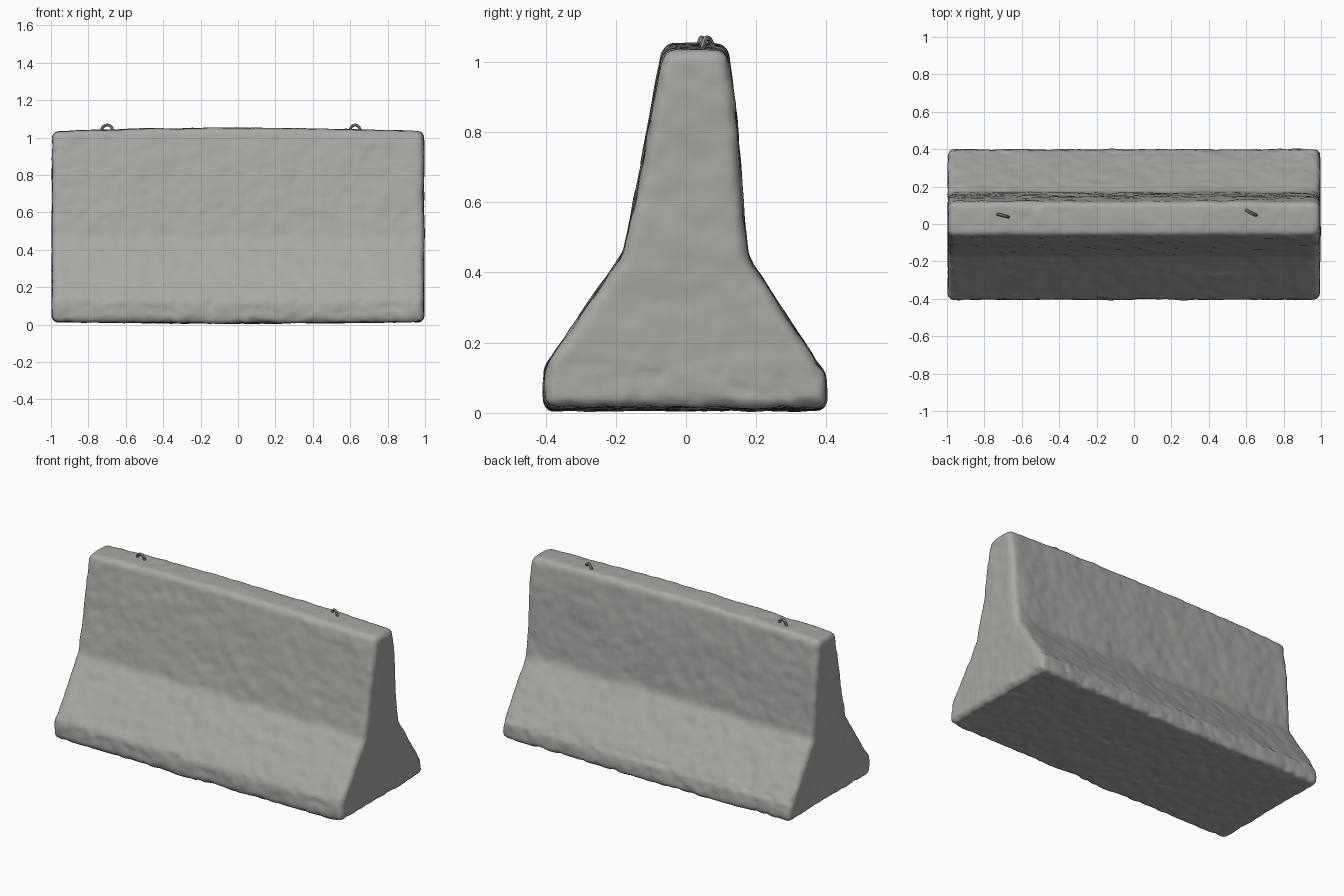
import bpy, bmesh, math
from mathutils import Vector, noise

cube = bpy.data.objects.get("Cube")
if cube:
    bpy.data.objects.remove(cube, do_unlink=True)


def make_material(name, color):
    mat = bpy.data.materials.new(name)
    mat.use_nodes = True
    mat.diffuse_color = color
    mat.node_tree.nodes["Principled BSDF"].inputs["Base Color"].default_value = color
    return mat


def activate(obj):
    bpy.ops.object.select_all(action='DESELECT')
    obj.select_set(True)
    bpy.context.view_layer.objects.active = obj


concrete = make_material("concrete", (0.40, 0.385, 0.365, 1))
steel = make_material("weathered_steel", (0.33, 0.32, 0.31, 1))

# Barrier body: flared cross-section (y, z) extruded along x
profile = [(-0.407, 0.012), (-0.403, 0.13), (-0.175, 0.46), (-0.063, 1.04),
           (0.118, 1.04), (0.145, 0.82), (0.172, 0.45), (0.395, 0.11), (0.405, 0.012)]
bm = bmesh.new()
face = bm.faces.new([bm.verts.new((-0.995, y, z)) for y, z in profile])
extruded = bmesh.ops.extrude_face_region(bm, geom=[face])
bmesh.ops.translate(bm, vec=(1.99, 0, 0),
                    verts=[v for v in extruded["geom"] if isinstance(v, bmesh.types.BMVert)])
bmesh.ops.recalc_face_normals(bm, faces=bm.faces)
mesh = bpy.data.meshes.new("barrier_body")
bm.to_mesh(mesh)
bm.free()
body = bpy.data.objects.new("barrier_body", mesh)
bpy.context.collection.objects.link(body)
mesh.materials.append(concrete)

# Worn edges and an even surface mesh
bevel = body.modifiers.new("worn_edges", 'BEVEL')
bevel.width = 0.028
bevel.segments = 3
bevel.limit_method = 'ANGLE'
bevel.angle_limit = math.radians(40)
remesh = body.modifiers.new("even_surface", 'REMESH')
remesh.mode = 'VOXEL'
remesh.voxel_size = 0.014
relax = body.modifiers.new("relax", 'SMOOTH')
relax.iterations = 5
activate(body)
for name in [m.name for m in body.modifiers]:
    bpy.ops.object.modifier_apply(modifier=name)

# Weathering: sagging base, crowned top, soft lumps and small chips
mesh = body.data
normals = [v.normal.copy() for v in mesh.vertices]
for v, n in zip(mesh.vertices, normals):
    p = v.co.copy()
    lump = 0.005 * noise.noise(p * 5)
    ripple = 0.004 * noise.noise(p * 14 + Vector((3, 7, 1)))
    rough = 0.006 if p.z < 0.14 else 0.002
    chip = -rough * max(0, noise.noise(p * 24)) * 1.5
    v.co += n * (lump + ripple + chip)
    bow = 1 - p.x * p.x
    v.co.z += 0.012 * bow * p.z - 0.008 * bow * (1 - p.z) + 0.003 * (1 - p.z)
    v.co.z -= 0.008 * (1 - bow) * p.z
    v.co.z = max(v.co.z, 0)
mesh.shade_smooth()


# Lifting loops: bent rods rising out of the top
def lifting_loop(name, x, y, angle):
    curve = bpy.data.curves.new(name, 'CURVE')
    curve.dimensions = '3D'
    curve.bevel_depth = 0.008
    curve.bevel_resolution = 2
    curve.use_fill_caps = True
    path = [(-0.032, 1.0)]
    path += [(-0.03 * math.cos(a), 1.038 + 0.029 * math.sin(a))
             for a in (math.pi * i / 10 for i in range(11))]
    path += [(0.032, 1.0)]
    spline = curve.splines.new('POLY')
    spline.points.add(len(path) - 1)
    for point, (u, z) in zip(spline.points, path):
        point.co = (u, 0, z, 1)
    loop = bpy.data.objects.new(name, curve)
    loop.location = (x, y, 0)
    loop.rotation_euler.z = math.radians(angle)
    bpy.context.collection.objects.link(loop)
    curve.materials.append(steel)
    activate(loop)
    bpy.ops.object.convert(target='MESH')
    bpy.ops.object.shade_smooth_by_angle()


lifting_loop("right_lifting_loop", -0.70, 0.045, -14)
lifting_loop("left_lifting_loop", 0.626, 0.06, -27)
